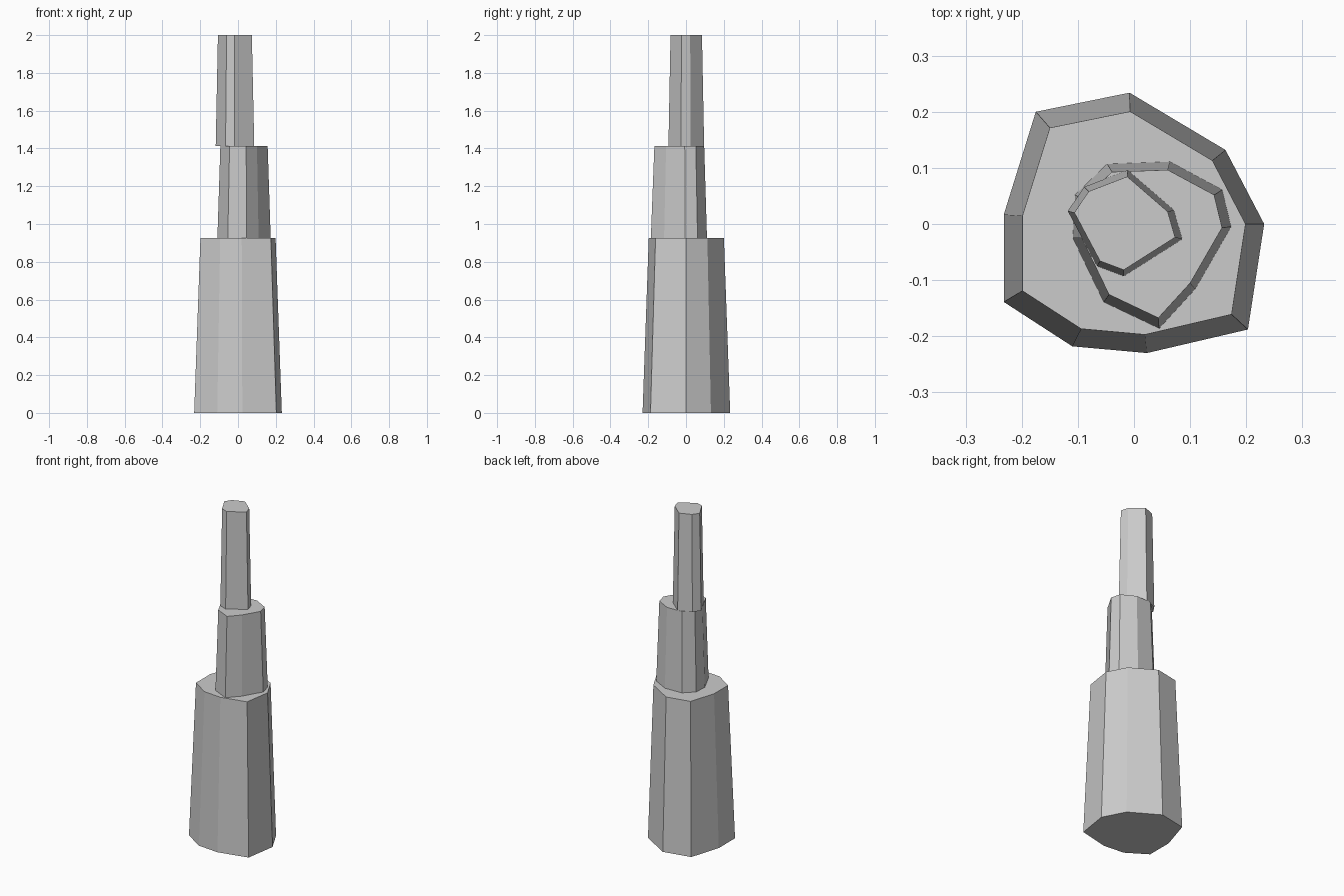
import bpy, bmesh

if "Cube" in bpy.data.objects:
    bpy.data.objects.remove(bpy.data.objects["Cube"])


def tapered_prism(name, outline, z0, z1, scale, cx, cy):
    """Irregular prism whose top is the base outline shrunk about (cx, cy)."""
    bm = bmesh.new()
    low = [bm.verts.new((x, y, z0)) for x, y in outline]
    high = [bm.verts.new((cx + (x - cx) * scale, cy + (y - cy) * scale, z1))
            for x, y in outline]
    bm.faces.new(low[::-1])
    bm.faces.new(high)
    n = len(outline)
    for i in range(n):
        j = (i + 1) % n
        bm.faces.new((low[i], low[j], high[j], high[i]))
    bmesh.ops.recalc_face_normals(bm, faces=bm.faces)
    mesh = bpy.data.meshes.new(name)
    bm.to_mesh(mesh)
    bm.free()
    bpy.context.collection.objects.link(bpy.data.objects.new(name, mesh))


# Wide bottom column
tapered_prism("lower_column", [
    (0.232, 0), (0.163, 0.132), (-0.008, 0.234), (-0.175, 0.2),
    (-0.232, 0.017), (-0.232, -0.139), (-0.11, -0.218),
    (0.023, -0.23), (0.203, -0.188)], 0, 0.927, 0.857, 0, 0)

# Middle column, offset to the right
tapered_prism("middle_column", [
    (0.173, -0.005), (0.157, 0.061), (0.064, 0.111), (-0.048, 0.107),
    (-0.105, 0.052), (-0.109, -0.025), (-0.054, -0.139),
    (0.045, -0.186), (0.109, -0.116)], 0.927, 1.413, 0.888, 0.03, -0.02)

# Slim top column, slightly overhanging on the left
tapered_prism("upper_column", [
    (0.086, -0.027), (0.071, 0.025), (-0.011, 0.096), (-0.089, 0.066),
    (-0.118, 0.023), (-0.066, -0.075), (-0.018, -0.093)],
    1.413, 2.0, 0.88, -0.02, 0)
